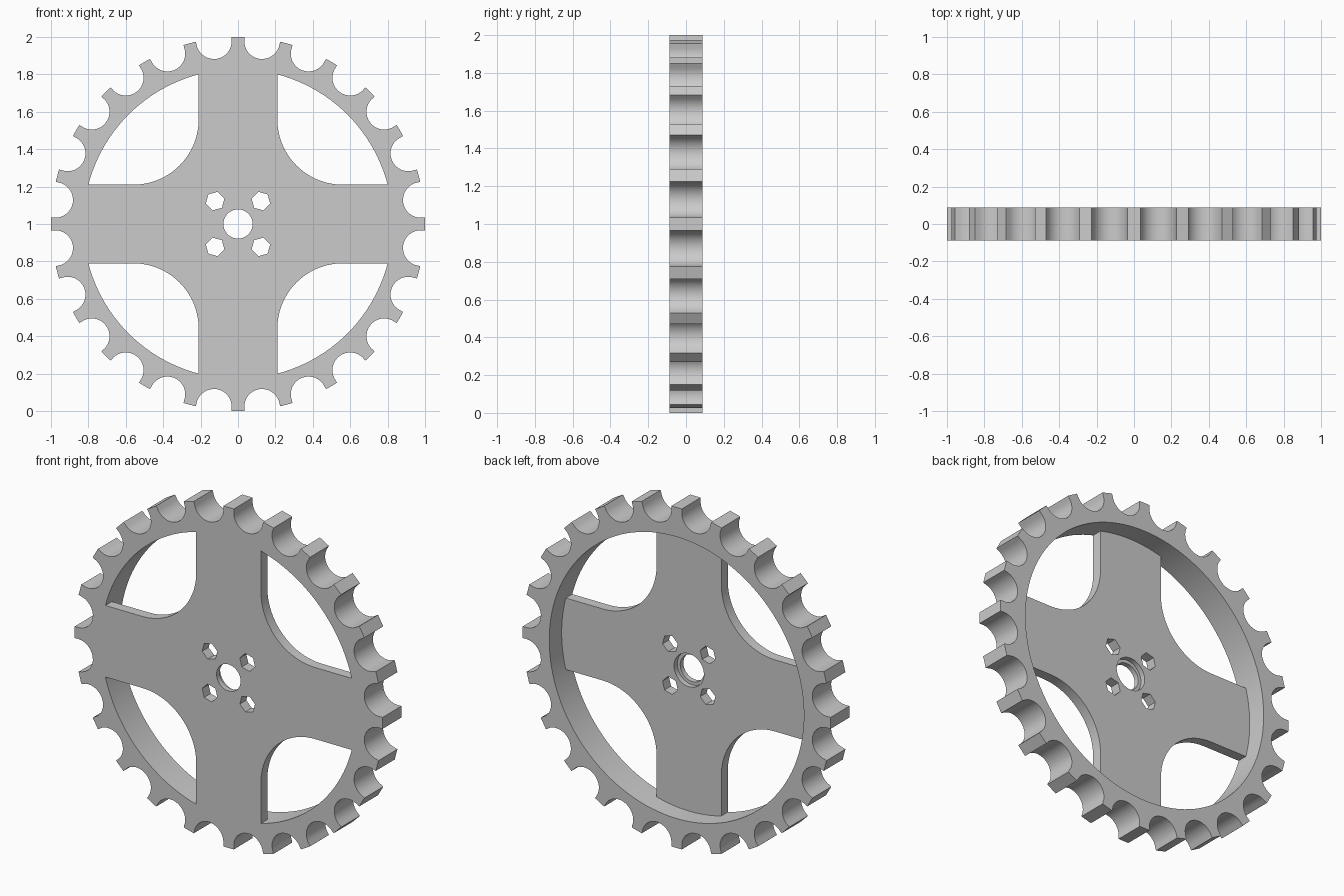
import bpy, bmesh
from math import sin, cos, pi, radians

cube = bpy.data.objects.get("Cube")
if cube:
    bpy.data.objects.remove(cube)

FRONT, BACK = -0.0875, 0.0875      # full rim depth
WEB = -0.0275                      # back face of the spoke web
TEETH = 24


def arc(cx, cz, r, start, end, steps):
    """Points along an arc, angles in degrees, both ends included."""
    angles = [radians(start + (end - start) * i / steps) for i in range(steps + 1)]
    return [(cx + r * cos(a), cz + r * sin(a)) for a in angles]


def circle(cx, cz, r, sides, start=0):
    return arc(cx, cz, r, start, start + 360, sides)[:-1]


def turn(points, degrees):
    c, s = cos(radians(degrees)), sin(radians(degrees))
    return [(x * c - z * s, x * s + z * c) for x, z in points]


def prism(name, outline, y0, y1):
    """Extrude an outline in x and z along y, around the wheel centre."""
    bm = bmesh.new()
    face = bm.faces.new([bm.verts.new((x, y0, z + 1)) for x, z in outline])
    out = bmesh.ops.extrude_face_region(bm, geom=[face])
    moved = [v for v in out["geom"] if isinstance(v, bmesh.types.BMVert)]
    bmesh.ops.translate(bm, verts=moved, vec=(0, y1 - y0, 0))
    bmesh.ops.recalc_face_normals(bm, faces=bm.faces)
    mesh = bpy.data.meshes.new(name)
    bm.to_mesh(mesh)
    bm.free()
    obj = bpy.data.objects.new(name, mesh)
    bpy.context.collection.objects.link(obj)
    return obj


def combine(target, other, operation):
    """Apply a boolean and discard the helper."""
    bpy.context.view_layer.objects.active = target
    mod = target.modifiers.new("combine", "BOOLEAN")
    mod.operation, mod.solver, mod.object = operation, "EXACT", other
    bpy.ops.object.modifier_apply(modifier=mod.name)
    bpy.data.objects.remove(other)


# Toothed rim: round scallops between narrow flat teeth
step = 360 / TEETH
tip = 1.93
notch = ([turn([(1, 0)], tip - step / 2)[0]]
         + arc(0.985, 0, 0.095, 270, 90, 16)
         + [turn([(1, 0)], step / 2 - tip)[0]])
outline = []
for k in range(TEETH):
    outline += turn(notch, (k + 0.5) * step)
wheel = prism("sprocket_wheel", outline, FRONT, BACK)
combine(wheel, prism("rim_cutter", circle(0, 0, 0.827, 128), -0.3, 0.3), "DIFFERENCE")

# Four broad spokes with filleted inner corners, flush with the front
quarter = [(0.85, 0.21)] + arc(0.56, 0.56, 0.35, 270, 180, 20) + [(0.21, 0.85)]
cross = []
for k in range(4):
    cross += turn(quarter, 90 * k)
combine(wheel, prism("spokes", cross, FRONT, WEB), "UNION")

# Axle hole with a shallow counterbore at the back
combine(wheel, prism("axle_cutter", circle(0, 0, 0.078, 48), -0.3, 0.3), "DIFFERENCE")
combine(wheel, prism("counterbore_cutter", circle(0, 0, 0.097, 48), WEB - 0.03, 0.3), "DIFFERENCE")

# Four hexagonal bolt holes around the hub
bolt = circle(0.173, 0, 0.051, 6)
for k in range(4):
    combine(wheel, prism("bolt_cutter", turn(bolt, 45 + 90 * k), -0.3, 0.3), "DIFFERENCE")

# Single grey finish
grey = bpy.data.materials.new("light_grey")
grey.use_nodes = True
colour = (0.6, 0.6, 0.6, 1)
grey.diffuse_color = colour
grey.node_tree.nodes["Principled BSDF"].inputs["Base Color"].default_value = colour
wheel.data.materials.clear()
wheel.data.materials.append(grey)
for face in wheel.data.polygons:
    face.material_index = 0

# Smooth curved walls, keep edges crisp
bpy.ops.object.select_all(action="DESELECT")
wheel.select_set(True)
bpy.context.view_layer.objects.active = wheel
bpy.ops.object.shade_smooth_by_angle(angle=radians(30))
